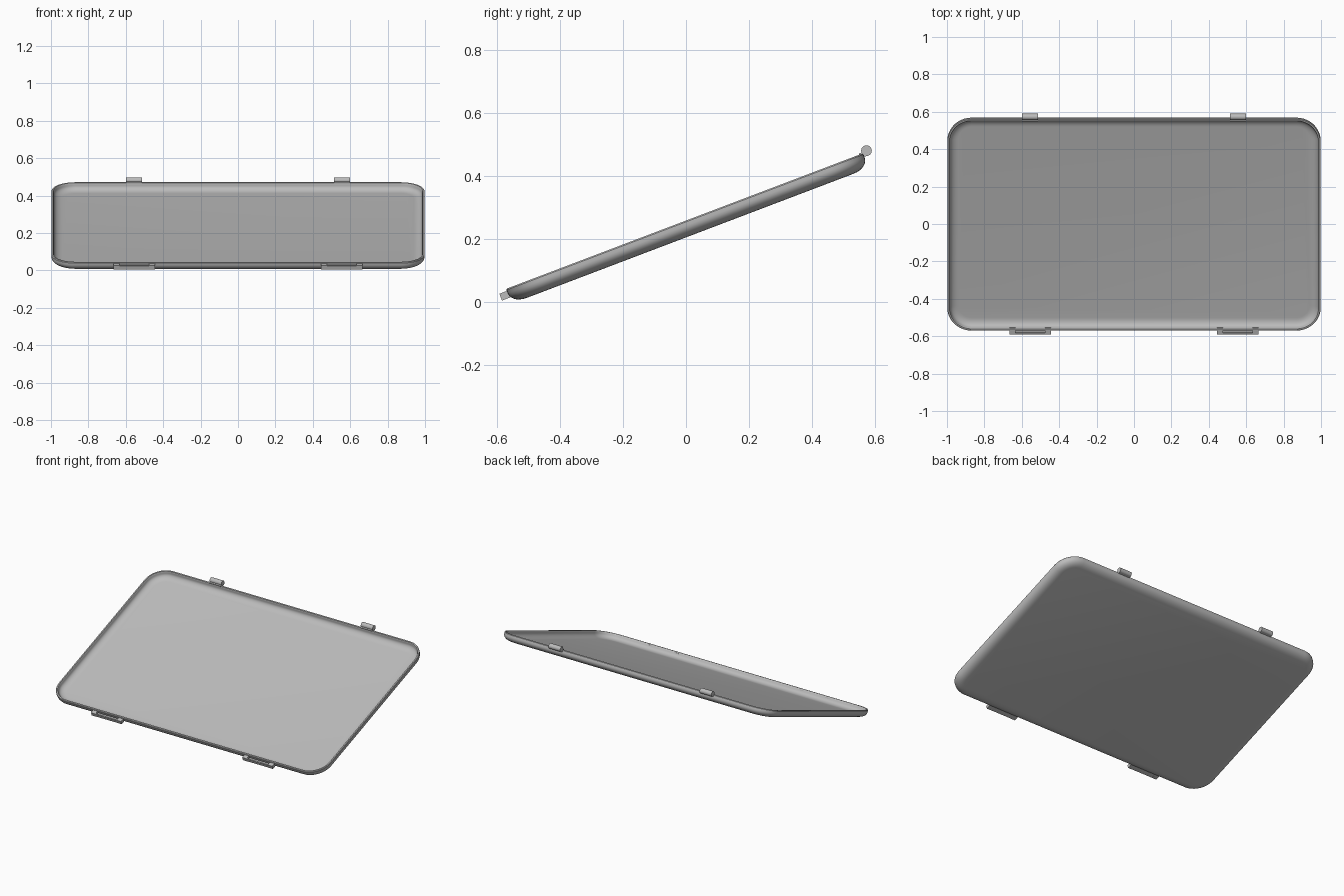
import bpy, bmesh, math
from mathutils import Matrix, Vector

if "Cube" in bpy.data.objects:
    bpy.data.objects.remove(bpy.data.objects["Cube"], do_unlink=True)

grey = bpy.data.materials.new("plain grey")
GREY = (0.5, 0.5, 0.5, 1)
grey.diffuse_color = GREY
grey.use_nodes = True
grey.node_tree.nodes["Principled BSDF"].inputs["Base Color"].default_value = GREY

# The whole tray leans back; local z = 0 is the rim plane
TILT = Matrix.Translation((0, 0, 0.259)) @ Matrix.Rotation(math.radians(20.8), 4, "X")
HALF_X, HALF_Y, CORNER, MID_Y = 0.998, 0.606, 0.13, -0.005


def finish(bm, name):
    bmesh.ops.recalc_face_normals(bm, faces=bm.faces)
    mesh = bpy.data.meshes.new(name)
    bm.to_mesh(mesh)
    bm.free()
    mesh.materials.append(grey)
    obj = bpy.data.objects.new(name, mesh)
    bpy.context.collection.objects.link(obj)
    obj.matrix_world = TILT
    bpy.ops.object.select_all(action="DESELECT")
    obj.select_set(True)
    bpy.context.view_layer.objects.active = obj
    bpy.ops.object.shade_smooth_by_angle(angle=math.radians(35))
    return obj


def rounded_ring(bm, inset, z, steps=10):
    """Rounded rectangle, pulled in by inset."""
    r = CORNER - inset
    ring = []
    for q, (sx, sy) in enumerate([(1, 1), (-1, 1), (-1, -1), (1, -1)]):
        for i in range(steps + 1):
            a = math.pi / 2 * (q + i / steps)
            ring.append(bm.verts.new((sx * (HALF_X - CORNER) + r * math.cos(a),
                                      MID_Y + sy * (HALF_Y - CORNER) + r * math.sin(a), z)))
    return ring


def fillet(x0, z0, x1, z1, steps=7):
    """Quarter ellipse that leaves a wall and meets the floor."""
    return [(x1 - (x1 - x0) * math.cos(math.pi / 2 * i / steps),
             z0 + (z1 - z0) * math.sin(math.pi / 2 * i / steps)) for i in range(steps + 1)]


def box(bm, x0, x1, y0, y1, z0, z1):
    size = Vector((x1 - x0, y1 - y0, z1 - z0))
    mid = Vector((x0 + x1, y0 + y1, z0 + z1)) / 2
    return bmesh.ops.create_cube(bm, size=1, matrix=Matrix.Translation(mid) @ Matrix.Diagonal(size).to_4x4())


# Tray shell: underside, outer wall, rim, inner wall, floor
bm = bmesh.new()
outer = fillet(0, -0.015, 0.05, -0.05)[::-1] + [(0, -0.004), (0.003, 0)]
inner = [(0.011, 0), (0.013, -0.004)] + fillet(0.015, -0.012, 0.06, -0.041)
rings = [rounded_ring(bm, *p) for p in outer + inner]
for a, b in zip(rings, rings[1:]):
    for i in range(len(a)):
        j = (i + 1) % len(a)
        bm.faces.new((a[i], a[j], b[j], b[i]))
bm.faces.new(rings[0])
bm.faces.new(rings[-1])
finish(bm, "tray_shell")

for side, label in ((1, "left"), (-1, "right")):
    cx = side * 0.555

    # Hinge barrel with its tab on the back rim
    bm = bmesh.new()
    bmesh.ops.create_cone(bm, cap_ends=True, segments=16, radius1=0.017, radius2=0.017, depth=0.086,
                          matrix=Matrix.Translation((cx, 0.614, 0.004)) @ Matrix.Rotation(math.pi / 2, 4, "Y"))
    box(bm, cx - 0.043, cx + 0.043, 0.588, 0.614, -0.012, 0.004)
    finish(bm, label + "_hinge_barrel")

    # Latch loop on the front wall: two arms, an outer bar and a lower web
    bm = bmesh.new()
    for s in (1, -1):
        a, b = sorted((cx + s * 0.078, cx + s * 0.11))
        box(bm, a, b, -0.636, -0.596, -0.03, -0.007)
    box(bm, cx - 0.08, cx + 0.08, -0.636, -0.628, -0.029, -0.009)
    box(bm, cx - 0.08, cx + 0.08, -0.63, -0.6, -0.029, -0.022)
    finish(bm, label + "_latch_loop")
